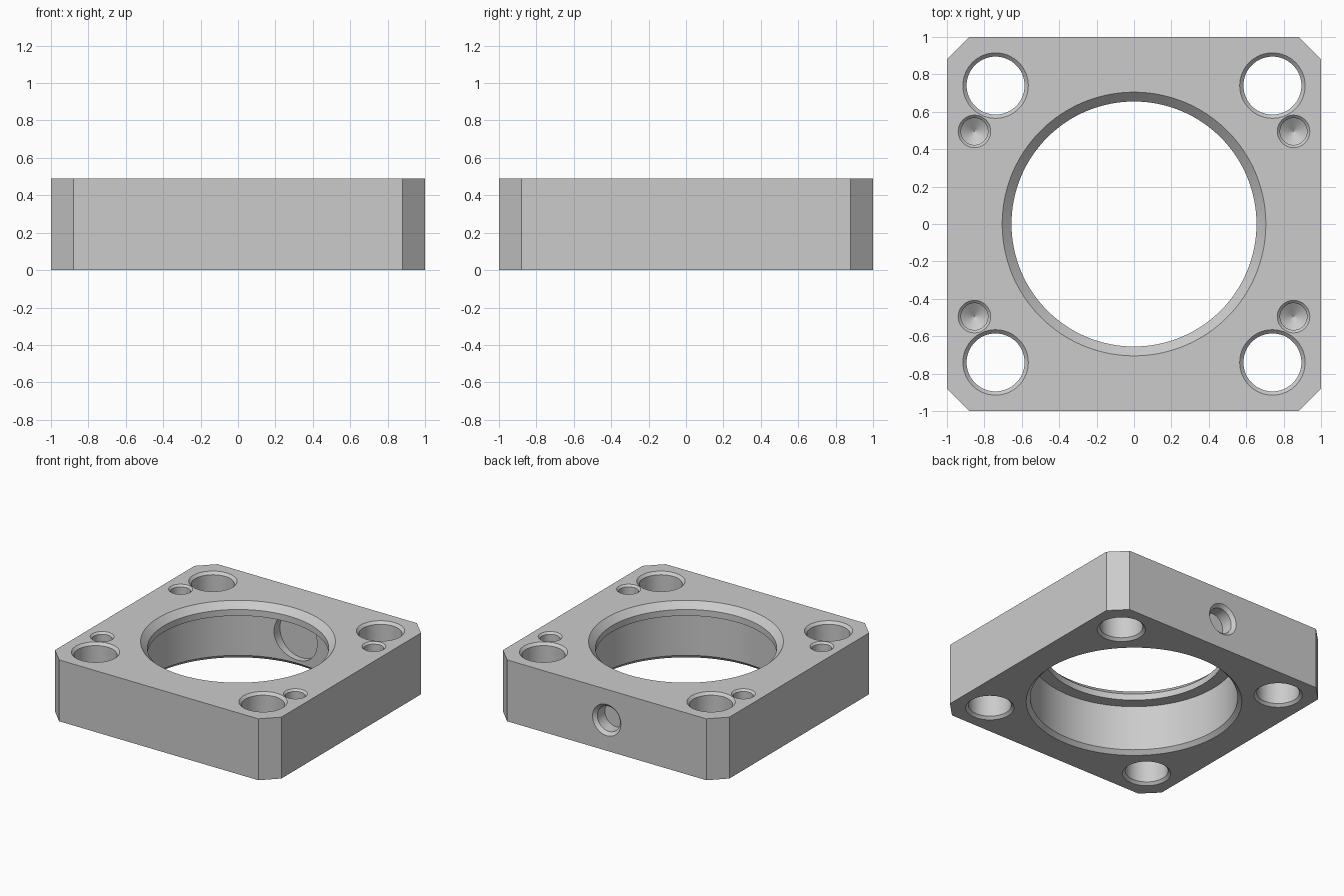
import bpy, bmesh, math
from mathutils import Matrix

old = bpy.data.objects.get("Cube")
if old:
    bpy.data.objects.remove(old, do_unlink=True)

HEIGHT = 0.49
CORNER = 0.88

grey = bpy.data.materials.new("machined_grey")
grey.use_nodes = True
colour = (0.6, 0.6, 0.6, 1)
grey.diffuse_color = colour
grey.node_tree.nodes["Principled BSDF"].inputs["Base Color"].default_value = colour


def make_object(name, bm):
    bmesh.ops.recalc_face_normals(bm, faces=bm.faces)
    mesh = bpy.data.meshes.new(name)
    bm.to_mesh(mesh)
    bm.free()
    mesh.materials.append(grey)
    obj = bpy.data.objects.new(name, mesh)
    bpy.context.collection.objects.link(obj)
    return obj


def turned_cutter(name, profile, matrix, sides):
    """Closed solid of revolution from (radius, height) points."""
    bm = bmesh.new()
    rings = []
    for r, z in profile:
        rings.append([bm.verts.new((r * math.cos(math.tau * i / sides),
                                    r * math.sin(math.tau * i / sides), z))
                      for i in range(sides)])
    for a, b in zip(rings, rings[1:]):
        for i in range(sides):
            j = (i + 1) % sides
            bm.faces.new((a[i], a[j], b[j], b[i]))
    bm.faces.new(rings[0])
    bm.faces.new(rings[-1])
    bm.transform(matrix)
    cutter = make_object(name, bm)
    cutter.hide_render = True
    return cutter


def cut(target, cutter):
    mod = target.modifiers.new(cutter.name, 'BOOLEAN')
    mod.operation = 'DIFFERENCE'
    mod.solver = 'EXACT'
    mod.object = cutter
    bpy.context.view_layer.objects.active = target
    bpy.ops.object.modifier_apply(modifier=mod.name)
    bpy.data.objects.remove(cutter, do_unlink=True)


# Square block with clipped corners
bm = bmesh.new()
outline = []
for sx, sy in ((1, 1), (-1, 1), (-1, -1), (1, -1)):
    pair = [(sx, sy * CORNER), (sx * CORNER, sy)]
    outline += pair if sx * sy > 0 else pair[::-1]
base = bm.faces.new([bm.verts.new((x, y, 0)) for x, y in outline])
top = bmesh.ops.extrude_face_region(bm, geom=[base])
bmesh.ops.translate(bm, vec=(0, 0, HEIGHT),
                    verts=[v for v in top["geom"] if isinstance(v, bmesh.types.BMVert)])
block = make_object("flange_block", bm)

# Stepped central bore with a lip below the top chamfer
bore = [(0.80, -0.02), (0.75, 0.03), (0.75, 0.39), (0.655, 0.39),
        (0.655, 0.44), (0.725, 0.51)]
cut(block, turned_cutter("bore_cutter", bore, Matrix(), 128))

# Four corner through holes, and blind drilled holes beside them
through = [(0.195, -0.02), (0.155, 0.02), (0.155, 0.47), (0.195, 0.51)]
drilled = [(0.001, 0.20), (0.072, 0.25), (0.072, 0.475), (0.107, 0.51)]
for sx in (-1, 1):
    for sy in (-1, 1):
        cut(block, turned_cutter("corner_hole_cutter", through,
                                 Matrix.Translation((sx * 0.74, sy * 0.74, 0)), 64))
        cut(block, turned_cutter("drilled_hole_cutter", drilled,
                                 Matrix.Translation((sx * 0.853, sy * 0.495, 0)), 48))

# Port in the back face and round pocket inside the bore, turned to run along y
along_y = Matrix.Translation((0, 0, HEIGHT / 2)) @ Matrix.Rotation(-math.pi / 2, 4, 'X')
port = [(0.10, 0.88), (0.10, 0.975), (0.145, 1.02)]
pocket = [(0.19, 0.715), (0.19, 0.80)]
cut(block, turned_cutter("back_port_cutter", port, along_y, 48))
cut(block, turned_cutter("inner_pocket_cutter", pocket, along_y, 64))

# Smooth bores, crisp machined edges
bpy.ops.object.select_all(action='DESELECT')
block.select_set(True)
bpy.context.view_layer.objects.active = block
bpy.ops.object.shade_smooth_by_angle(angle=math.radians(25))
